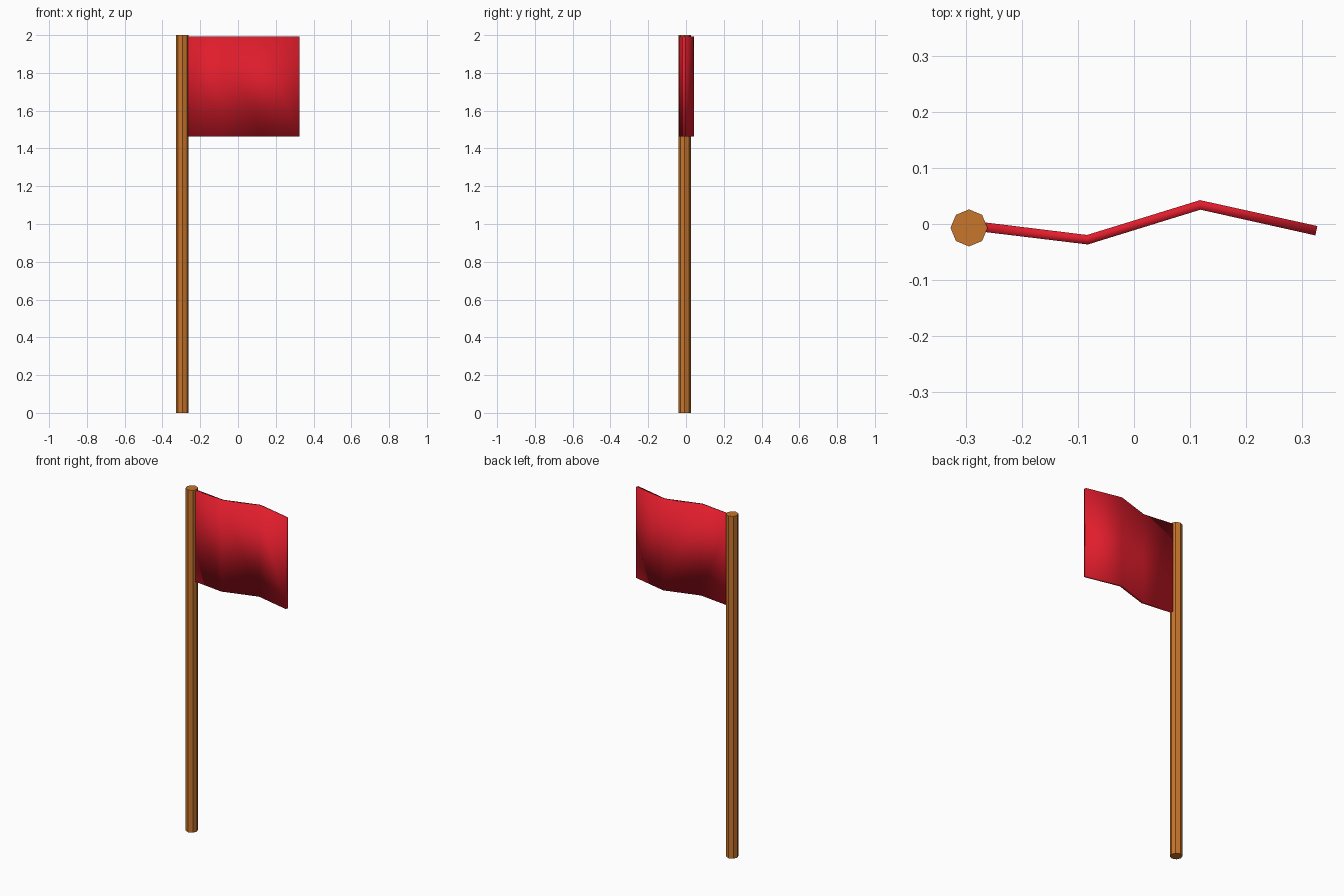
import bpy
import bmesh

if "Cube" in bpy.data.objects:
    bpy.data.objects.remove(bpy.data.objects["Cube"])


def paint(obj, name, color):
    mat = bpy.data.materials.new(name)
    mat.diffuse_color = color
    mat.use_nodes = True
    mat.node_tree.nodes["Principled BSDF"].inputs["Base Color"].default_value = mat.diffuse_color
    obj.data.materials.append(mat)


# Octagonal wooden pole, flat faced
bpy.ops.mesh.primitive_cylinder_add(vertices=8, radius=0.033, depth=2.0,
                                    location=(-0.294, -0.007, 1.0))
pole = bpy.context.object
pole.name = "pole"
paint(pole, "wood", (0.58, 0.18, 0.025, 1))

# Waving flag: zigzag path swept upward, then thickened
path = [(-0.28, -0.004), (-0.083, -0.028), (0.118, 0.034), (0.325, -0.012)]
bottom, top = 1.462, 1.992
bm = bmesh.new()
verts = [bm.verts.new((x, y, bottom)) for x, y in path]
edges = [bm.edges.new(pair) for pair in zip(verts, verts[1:])]
raised = bmesh.ops.extrude_edge_only(bm, edges=edges)
new_verts = [g for g in raised["geom"] if isinstance(g, bmesh.types.BMVert)]
bmesh.ops.translate(bm, verts=new_verts, vec=(0, 0, top - bottom))
bmesh.ops.recalc_face_normals(bm, faces=bm.faces)
for face in bm.faces:
    face.smooth = True
mesh = bpy.data.meshes.new("flag")
bm.to_mesh(mesh)
bm.free()
flag = bpy.data.objects.new("flag", mesh)
bpy.context.collection.objects.link(flag)
solid = flag.modifiers.new("thickness", "SOLIDIFY")
solid.thickness = 0.017
solid.offset = 0
paint(flag, "red_cloth", (0.75, 0.012, 0.025, 1))
